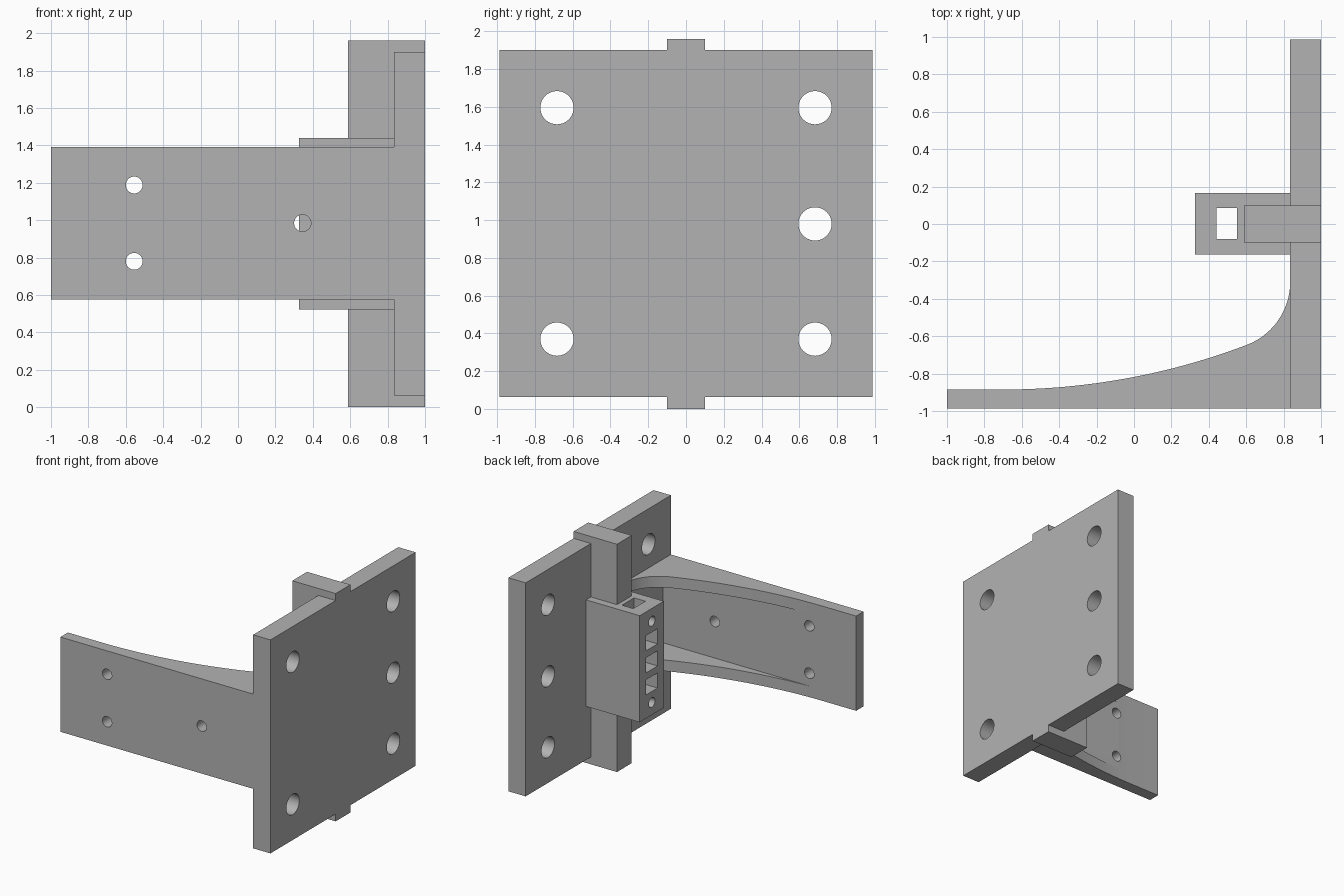
import bpy, bmesh, math
from mathutils import Matrix, Vector

default = bpy.data.objects.get("Cube")
if default:
    bpy.data.objects.remove(default, do_unlink=True)

grey = bpy.data.materials.new("plain grey")
grey.use_nodes = True
colour = (0.45, 0.45, 0.45, 1)
grey.diffuse_color = colour
grey.node_tree.nodes["Principled BSDF"].inputs["Base Color"].default_value = colour


def make(name, bm):
    bmesh.ops.recalc_face_normals(bm, faces=bm.faces)
    mesh = bpy.data.meshes.new(name)
    bm.to_mesh(mesh)
    bm.free()
    mesh.materials.append(grey)
    obj = bpy.data.objects.new(name, mesh)
    bpy.context.collection.objects.link(obj)
    return obj


def box(name, x, y, z):
    bm = bmesh.new()
    spans = (x, y, z)
    centre = Vector([(a + b) / 2 for a, b in spans])
    size = [b - a for a, b in spans]
    bmesh.ops.create_cube(bm, size=1, matrix=Matrix.Translation(centre) @ Matrix.Diagonal(size + [1]))
    return make(name, bm)


def rod(centre, radius, length, axis):
    bm = bmesh.new()
    turn = Vector(axis).to_track_quat("Z", "Y").to_matrix().to_4x4()
    bmesh.ops.create_cone(bm, cap_ends=True, segments=40, radius1=radius, radius2=radius,
                          depth=length, matrix=Matrix.Translation(centre) @ turn)
    return make("cutter", bm)


def combine(obj, tool, operation="DIFFERENCE"):
    """Apply a boolean and discard the tool."""
    mod = obj.modifiers.new("boolean", "BOOLEAN")
    mod.operation, mod.object, mod.solver = operation, tool, "EXACT"
    bpy.context.view_layer.objects.active = obj
    bpy.ops.object.modifier_apply(modifier=mod.name)
    bpy.data.objects.remove(tool, do_unlink=True)


def smooth(obj):
    bpy.ops.object.select_all(action="DESELECT")
    obj.select_set(True)
    bpy.context.view_layer.objects.active = obj
    bpy.ops.object.shade_smooth_by_angle(angle=math.radians(25))


FACE = 0.835    # inner face of the mounting plate
MID = 0.98      # mid height
FRONT = -0.987

# Mounting plate with its upright rib and five bolt holes
plate = box("mounting_plate", (FACE, 1), (FRONT, -FRONT), (0.063, 1.9))
combine(plate, box("rib", (0.587, 1), (-0.1, 0.1), (0, 1.96)), "UNION")
for y, z in ((-0.683, 0.37), (-0.683, 1.595), (0.683, 0.37), (0.683, MID), (0.683, 1.595)):
    combine(plate, rod((0.9, y, z), 0.088, 0.5, (1, 0, 0)))

# Socket block with a vertical slot, three windows and two screw holes
block = box("socket_block", (0.325, FACE), (-0.162, 0.165), (0.523, 1.44))
combine(block, box("cutter", (0.442, 0.55), (-0.08, 0.085), (0.4, 1.6)))
for i in (-1, 0, 1):
    z = MID + i * 0.19
    combine(block, box("cutter", (0.2, 0.5), (-0.078, 0.083), (z - 0.065, z + 0.065)))
for i in (-1, 1):
    combine(block, rod((0.35, 0, MID + i * 0.35), 0.042, 0.3, (1, 0, 0)))

# Curved arm: a long shallow arc meeting a tight fillet at the plate
LOW, HIGH, WEB = 0.575, 1.39, -0.885
profile = [(FACE, FRONT), (-1, FRONT), (-1, WEB)]
long_r, fillet_r, blend = 3.68, 0.36, 0.34
for i in range(33):
    a = blend * i / 32 * 1.04
    profile.append((-0.7 + long_r * math.sin(a), WEB + long_r * (1 - math.cos(a))))
profile = [p for p in profile if p[0] < 0.59 or p[1] == FRONT]
for i in range(21):
    a = blend + (math.pi / 2 - blend) * i / 20
    profile.append((FACE - fillet_r + fillet_r * math.sin(a), -0.31 - fillet_r * math.cos(a)))
bm = bmesh.new()
base = bm.faces.new([bm.verts.new((x, y, LOW)) for x, y in profile])
top = bmesh.ops.extrude_face_region(bm, geom=[base])["geom"]
bmesh.ops.translate(bm, vec=(0, 0, HIGH - LOW), verts=[v for v in top if isinstance(v, bmesh.types.BMVert)])
arm = make("curved_arm", bm)

# Channel that leaves a web between upper and lower flanges
combine(arm, box("cutter", (-0.9, 0.95), (WEB + 0.002, 0), (LOW + 0.095, HIGH - 0.095)))
for x, z in ((-0.555, 0.78), (-0.555, 1.188), (0.345, 0.984)):
    combine(arm, rod((x, -0.95, z), 0.045, 0.4, (0, 1, 0)))

for part in (plate, block, arm):
    smooth(part)
